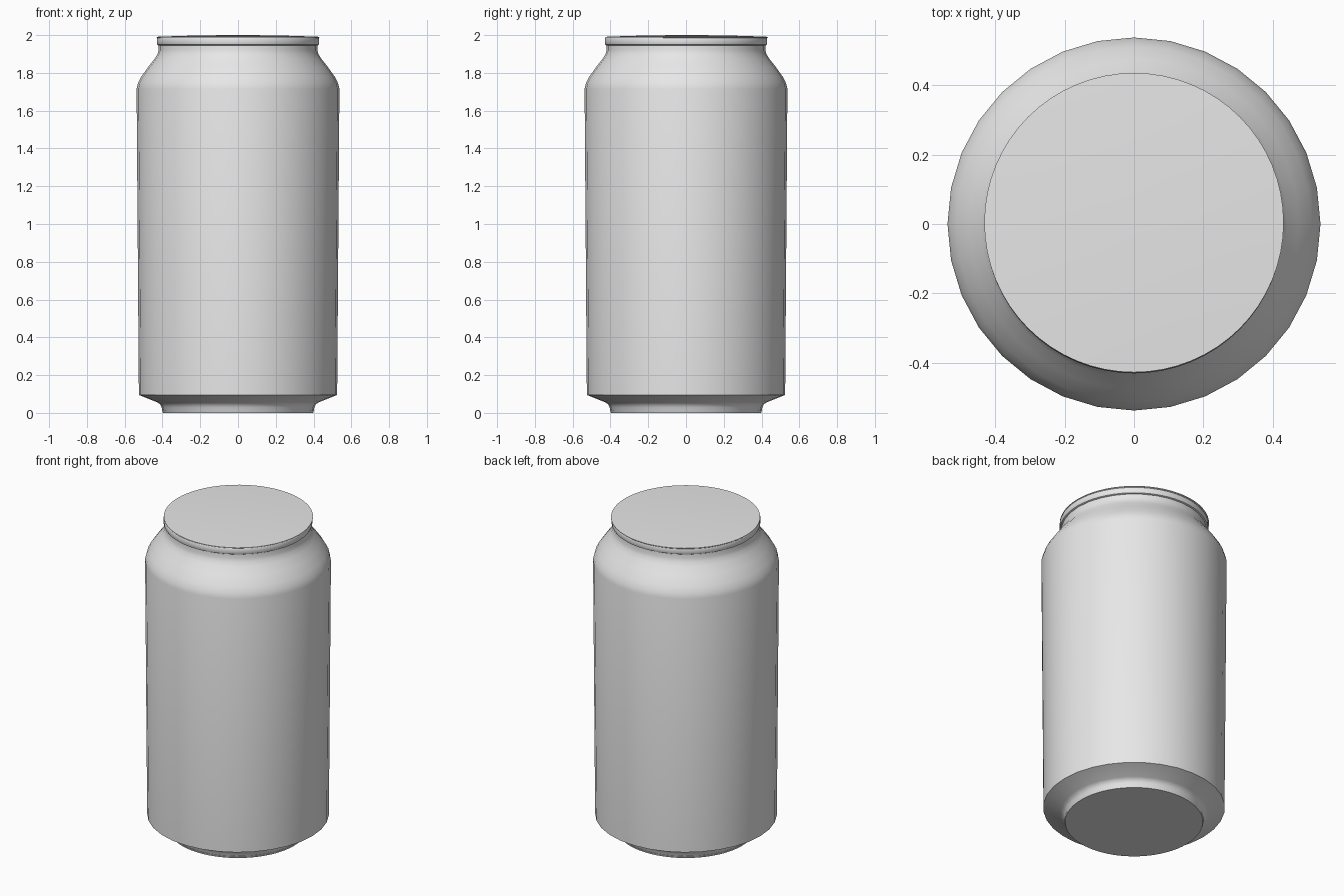
import bpy, math

cube = bpy.data.objects.get("Cube")
if cube:
    bpy.data.objects.remove(cube, do_unlink=True)

# One plain grey for the whole can
grey = bpy.data.materials.new("plain_grey")
grey.use_nodes = True
grey.diffuse_color = (0.8, 0.8, 0.8, 1)
grey.node_tree.nodes["Principled BSDF"].inputs["Base Color"].default_value = (0.8, 0.8, 0.8, 1)


def lathe(name, profile, sides, y=0.0):
    """Turn a (radius, height) profile around z, closing both ends."""
    verts, faces, n = [], [], sides
    for r, z in profile:
        for i in range(n):
            a = 2 * math.pi * i / n
            verts.append((r * math.cos(a), r * math.sin(a) + y, z))
    for k in range(len(profile) - 1):
        for i in range(n):
            j = (i + 1) % n
            faces.append((k * n + i, k * n + j, (k + 1) * n + j, (k + 1) * n + i))
    top = (len(profile) - 1) * n
    faces.append(tuple(reversed(range(n))))
    faces.append(tuple(range(top, top + n)))
    mesh = bpy.data.meshes.new(name)
    mesh.from_pydata(verts, [], faces)
    mesh.materials.append(grey)
    obj = bpy.data.objects.new(name, mesh)
    bpy.context.collection.objects.link(obj)
    bpy.ops.object.select_all(action='DESELECT')
    obj.select_set(True)
    bpy.context.view_layer.objects.active = obj
    bpy.ops.object.shade_smooth_by_angle(angle=math.radians(30))
    return obj


# Body: foot, flared base, slightly tapered wall, rounded shoulder, neck
lathe("can_body", [
    (0.398, 0.003), (0.405, 0.03), (0.413, 0.046), (0.428, 0.056),
    (0.525, 0.095), (0.537, 1.715),
    (0.530, 1.745), (0.512, 1.780), (0.475, 1.832), (0.441, 1.875),
    (0.426, 1.900), (0.420, 1.920), (0.420, 1.955)], 32)

# Round base plate under the foot
lathe("base_plate", [(0.398, 0.0), (0.402, 0.012)], 64)

# Rolled rim around the lid
lathe("lid_rim", [
    (0.420, 1.945), (0.427, 1.949), (0.430, 1.956),
    (0.430, 1.980), (0.427, 1.987)], 64)

# Lid, very slightly domed
lathe("lid", [(0.426, 1.984), (0.431, 1.988), (0.431, 1.991),
              (0.30, 1.996), (0.15, 1.999), (0.02, 2.0)], 64, y=0.004)
